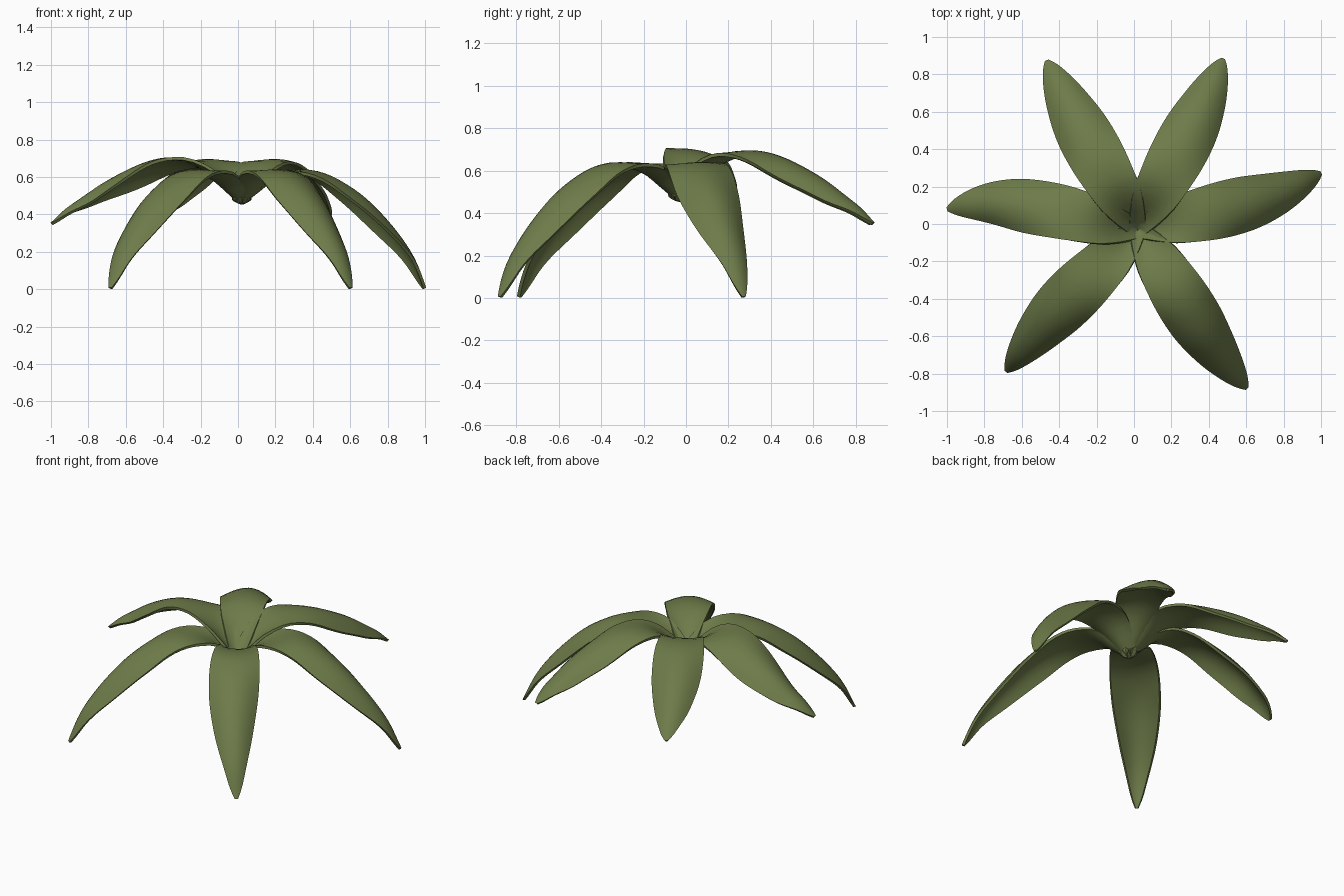
import bpy, math
from mathutils import Vector

if "Cube" in bpy.data.objects:
    bpy.data.objects.remove(bpy.data.objects["Cube"])

green = bpy.data.materials.new("leaf_green")
green.diffuse_color = (0.155, 0.20, 0.067, 1)
green.use_nodes = True
green.node_tree.nodes["Principled BSDF"].inputs["Base Color"].default_value = green.diffuse_color

# profiles along a leaf: (fraction of length, value)
LOW = [(0, .46), (.08, .52), (.16, .585), (.25, .622), (.35, .632), (.45, .61), (.55, .56),
       (.65, .49), (.75, .395), (.85, .28), (.93, .16), (1, .005)]
HIGH = [(0, .46), (.08, .53), (.16, .61), (.25, .668), (.35, .688), (.45, .68), (.55, .65),
        (.65, .605), (.75, .55), (.85, .48), (.93, .42), (1, .35)]
WIDTH = [(0, .045), (.1, .085), (.2, .122), (.35, .142), (.5, .147), (.65, .138),
         (.8, .108), (.9, .073), (.97, .036), (1, .008)]
CUP = [(0, .03), (.12, .035), (.25, .005), (.4, -.03), (.6, -.065), (.8, -.055), (.95, -.015), (1, 0)]


def curve(pts, f):
    """Smooth cubic through the points."""
    n = len(pts)
    i = 0
    while i < n - 2 and f > pts[i + 1][0]:
        i += 1

    def slope(k):
        a, b = pts[max(k - 1, 0)], pts[min(k + 1, n - 1)]
        return (b[1] - a[1]) / (b[0] - a[0])
    (x0, y0), (x1, y1) = pts[i], pts[i + 1]
    h = x1 - x0
    t = (f - x0) / h
    return ((2*t**3 - 3*t*t + 1) * y0 + (t**3 - 2*t*t + t) * h * slope(i)
            + (3*t*t - 2*t**3) * y1 + (t**3 - t*t) * h * slope(i + 1))


def leaf(name, tip, height, bend, roll):
    base = Vector((.02, -.03, 0))
    along = Vector((tip[0], tip[1], 0)) - base
    left = Vector((-along.y, along.x, 0)).normalized()

    def mid(f):
        p = base + along * f + left * bend * math.sin(math.pi * f**1.5)
        p.z = curve(height, f)
        return p

    rows, cols = 30, 10
    verts, faces = [], []
    for r in range(rows + 1):
        u = r / rows
        f = .5 * u + .5 * u * (2 - u)
        tangent = (mid(min(f + .01, 1)) - mid(max(f - .01, 0))).normalized()
        side = Vector((-tangent.y, tangent.x, 0)).normalized()
        up = tangent.cross(side)
        a = roll * math.sin(math.pi * f)
        s2 = side * math.cos(a) + up * math.sin(a)
        up = up * math.cos(a) - side * math.sin(a)
        for c in range(cols + 1):
            s = 2 * c / cols - 1
            verts.append(mid(f) + s2 * s * curve(WIDTH, f) + up * curve(CUP, f) * s * s)
    w = cols + 1
    for r in range(rows):
        for c in range(cols):
            k = r * w + c
            faces.append((k, k + w, k + w + 1, k + 1))
    me = bpy.data.meshes.new(name)
    me.from_pydata(verts, [], faces)
    me.flip_normals()
    me.materials.append(green)
    ob = bpy.data.objects.new(name, me)
    bpy.context.collection.objects.link(ob)
    # blade thickness
    bpy.ops.object.select_all(action='DESELECT')
    ob.select_set(True)
    bpy.context.view_layer.objects.active = ob
    m = ob.modifiers.new("thickness", 'SOLIDIFY')
    m.thickness = .016
    m.offset = 0
    bpy.ops.object.modifier_apply(modifier=m.name)
    bpy.ops.object.shade_smooth_by_angle(angle=math.radians(40))


# three drooping leaves and three raised leaves
leaf("right_leaf", (.995, .27), LOW, -.04, .05)
leaf("front_left_leaf", (-.68, -.785), LOW, -.02, 0)
leaf("front_right_leaf", (.6, -.875), LOW, -.02, 0)
leaf("back_right_leaf", (.475, .88), HIGH, -.015, 0)
leaf("back_left_leaf", (-.465, .87), HIGH, .01, 0)
leaf("left_leaf", (-.995, .08), HIGH, -.075, .22)
